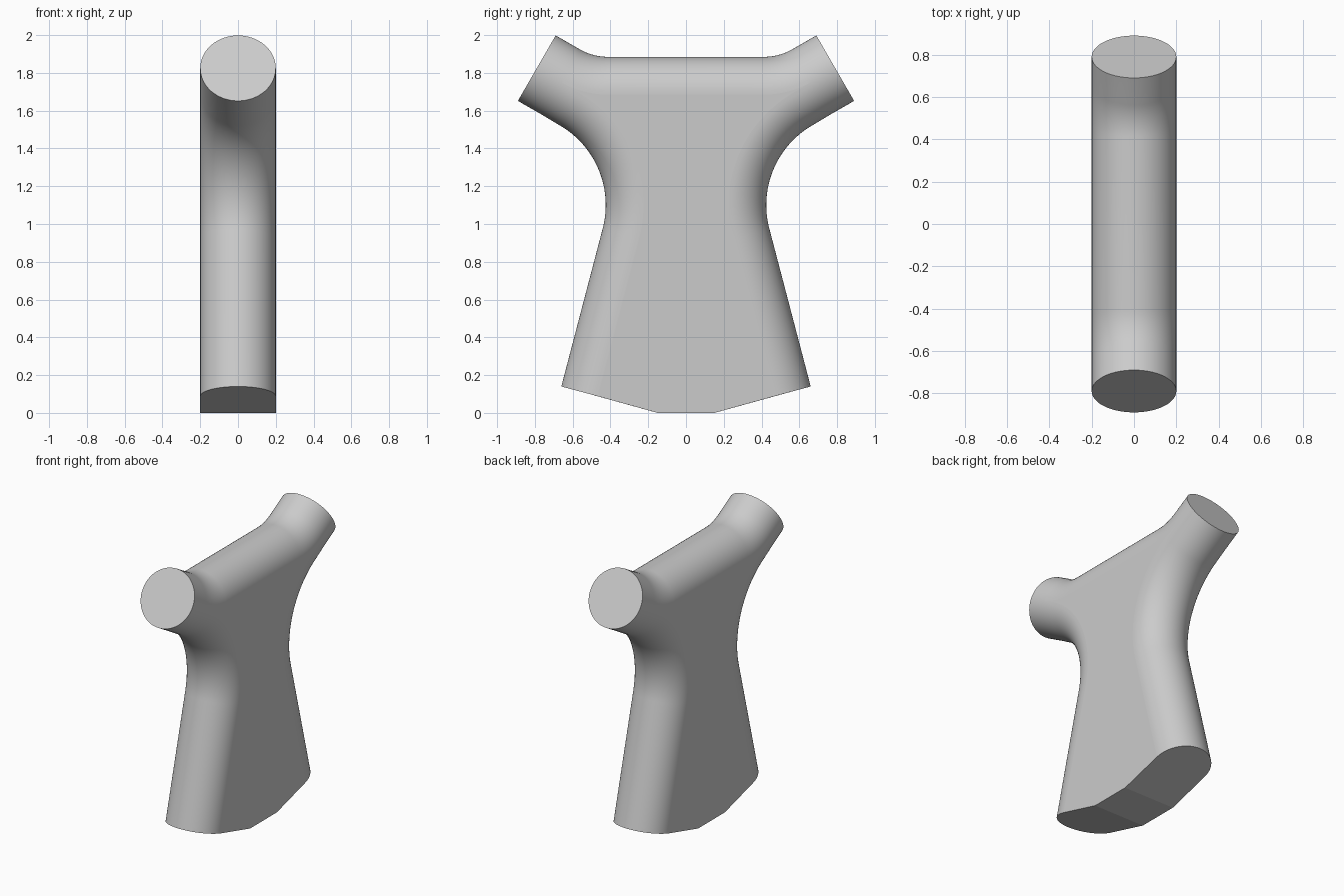
import bpy
import bmesh
from math import sin, cos, pi, radians
from mathutils import Vector

cube = bpy.data.objects.get("Cube")
if cube:
    bpy.data.objects.remove(cube)

R = 0.2          # edge tube radius and half thickness of the body
ROUND = 32       # segments across each half-round edge
tip = Vector((0.79, 1.825))      # centre of an arm's end, as (y, z)
foot = Vector((0.467, 0.088))    # centre of a leg's rounded end


def unit(deg):
    return Vector((cos(radians(deg)), sin(radians(deg))))


def arc(centre, radius, start, end, steps):
    """Axis points with the outward direction facing the arc centre."""
    angles = [start + (end - start) * i / steps for i in range(steps + 1)]
    return [(centre + radius * unit(a), -unit(a)) for a in angles]


def mirror(path):
    return [(Vector((-p.x, p.y)), Vector((-n.x, n.y))) for p, n in reversed(path)]


# Axis of the top edge, and of the edge running from arm to leg
bend = arc(Vector((0.413, 2.185)), 0.5, -90, -60, 12)
top_half = bend + [(tip, -unit(-60))]
top_path = mirror(top_half) + top_half
side_arc = arc(Vector((0.913, 1.1)), 0.688, 120, 195, 36)
side_path = [(tip, -unit(120)), (bend[-1][0], -unit(120))] + side_arc
side_path.append((foot, -unit(195)))
other_side = mirror(side_path)

bm = bmesh.new()


def face(verts, smooth=False):
    bm.faces.new(verts).smooth = smooth


def sweep(path):
    """Half-round edge swept along an axis; returns its rows of vertices."""
    rows = []
    for p, n in path:
        row = []
        for i in range(ROUND + 1):
            t = pi * (i / ROUND - 0.5)
            q = p + n * R * cos(t)
            row.append(bm.verts.new((R * sin(t), q.x, q.y)))
        rows.append(row)
    for a, b in zip(rows, rows[1:]):
        for i in range(ROUND):
            face((a[i], a[i + 1], b[i + 1], b[i]), True)
    return rows


top = sweep(top_path)
right = sweep(side_path)
left = sweep(other_side)

# Flat base between the legs
base = [[bm.verts.new((x, y, 0)) for x in (-R, R)] for y in (0.15, -0.15)]
face((base[0][0], base[0][1], base[1][1], base[1][0]))
face(right[-1] + [base[0][1], base[0][0]])
face(left[0] + [base[1][1], base[1][0]])

# Round arm ends
face(top[-1] + right[0][::-1][1:-1])
face(top[0] + left[-1][::-1][1:-1])

# Flat side walls
for k, b in ((0, 0), (-1, 1)):
    wall = [r[k] for r in top[1:-1]] + [r[k] for r in right[2:]]
    wall += [base[0][b], base[1][b]] + [r[k] for r in left[:-2]]
    face(wall)

bmesh.ops.remove_doubles(bm, verts=bm.verts, dist=0.0005)
bmesh.ops.recalc_face_normals(bm, faces=bm.faces)

mesh = bpy.data.meshes.new("rounded_body")
bm.to_mesh(mesh)
bm.free()
body = bpy.data.objects.new("rounded_body", mesh)
bpy.context.collection.objects.link(body)

# Plain grey finish
grey = bpy.data.materials.new("light_grey")
grey.use_nodes = True
colour = (0.6, 0.6, 0.6, 1)
grey.diffuse_color = colour
grey.node_tree.nodes["Principled BSDF"].inputs["Base Color"].default_value = colour
mesh.materials.append(grey)
